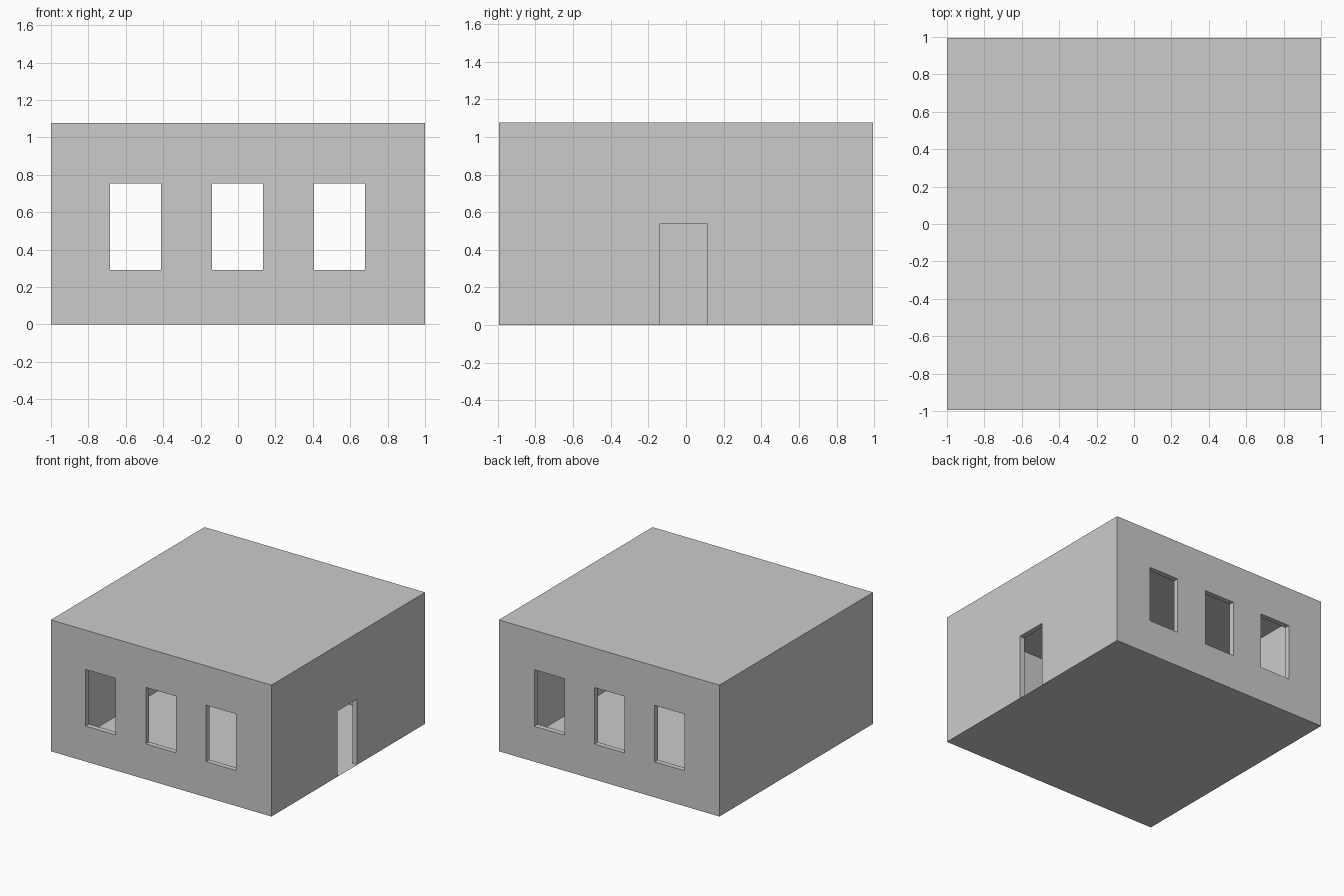
import bpy

if "Cube" in bpy.data.objects:
    bpy.data.objects.remove(bpy.data.objects["Cube"])

W, D, H, T = 2.0, 1.99, 1.077, 0.043   # width, depth, height, wall thickness


def box(name, x, y, z):
    """Box from (min, max) ranges on each axis."""
    bpy.ops.mesh.primitive_cube_add(size=1, location=[sum(r) / 2 for r in (x, y, z)])
    ob = bpy.context.object
    ob.name = name
    ob.scale = [r[1] - r[0] for r in (x, y, z)]
    bpy.ops.object.transform_apply(location=True, rotation=False, scale=True)
    return ob


def cut(target, cutter):
    """Subtract the cutter, then discard it."""
    mod = target.modifiers.new("opening", 'BOOLEAN')
    mod.operation, mod.solver, mod.object = 'DIFFERENCE', 'EXACT', cutter
    cutter.hide_render = True
    bpy.context.view_layer.objects.active = target
    bpy.ops.object.modifier_apply(modifier=mod.name)
    bpy.data.objects.remove(cutter)


# walls and flat roof: hollow shell open at the bottom
shell = box("walls_and_roof", (-W / 2, W / 2), (-D / 2, D / 2), (0, H))
cut(shell, box("room_cutter", (-W / 2 + T, W / 2 - T), (-D / 2 + T, D / 2 - T), (-0.5, H - T)))

# three windows straight through front and back walls
for cx in (-0.548, -0.003, 0.543):
    cut(shell, box("window_cutter", (cx - 0.136, cx + 0.136), (-2, 2), (0.291, 0.754)))

# doorway in the right wall, down to the ground
cut(shell, box("door_cutter", (0.8, 1.2), (-0.141, 0.114), (-0.5, 0.538)))

# thin floor sheet
bpy.ops.mesh.primitive_plane_add(size=1)
floor = bpy.context.object
floor.name = "floor"
floor.scale = (W, D, 1)
bpy.ops.object.transform_apply(location=False, rotation=False, scale=True)
